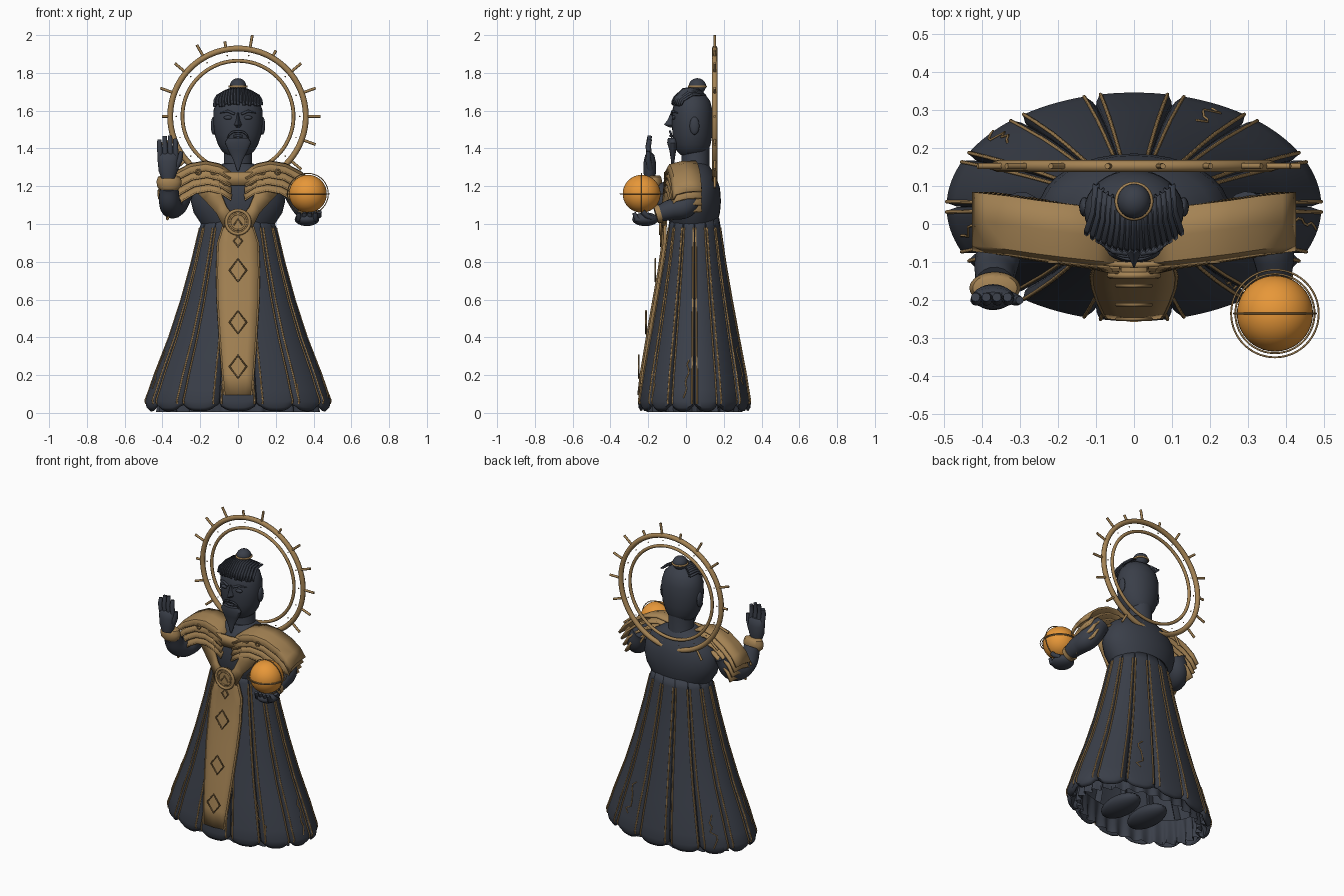
import bpy, bmesh, random
from math import sin, cos, pi, radians, floor
from mathutils import Vector

if "Cube" in bpy.data.objects:
    bpy.data.objects.remove(bpy.data.objects["Cube"])
random.seed(4)
made = []


def material(name, rgb):
    m = bpy.data.materials.new(name)
    m.use_nodes = True
    m.diffuse_color = (*rgb, 1)
    m.node_tree.nodes["Principled BSDF"].inputs["Base Color"].default_value = (*rgb, 1)
    return m


SLATE = material("dark slate", (.042, .049, .066))
GOLD = material("old gold", (.37, .225, .088))
BRONZE = material("bronze", (.26, .16, .064))
AMBER = material("amber", (.80, .31, .04))


def add(name, data, mat):
    ob = bpy.data.objects.new(name, data)
    bpy.context.collection.objects.link(ob)
    data.materials.append(mat)
    made.append(ob)
    return ob


def loft(name, rings, mat, closed=True, caps=True, thick=0):
    """Skin a list of point rows."""
    bm = bmesh.new()
    rows = [[bm.verts.new(p) for p in r] for r in rings]
    n = len(rows[0])
    for a, b in zip(rows, rows[1:]):
        for i in range(n if closed else n - 1):
            j = (i + 1) % n
            bm.faces.new((a[i], a[j], b[j], b[i]))
    if closed and caps:
        bm.faces.new(rows[0])
        bm.faces.new(rows[-1])
    bmesh.ops.recalc_face_normals(bm, faces=bm.faces)
    me = bpy.data.meshes.new(name)
    bm.to_mesh(me)
    bm.free()
    ob = add(name, me, mat)
    if thick:
        mod = ob.modifiers.new("thickness", "SOLIDIFY")
        mod.thickness, mod.offset = thick, 0
    return ob


def lathe(name, profile, mat, x=0, y=0, sides=32):
    """Elliptical turning from (z, half width, half depth) rows."""
    return loft(name, [[(x + a * cos(2 * pi * i / sides), y + b * sin(2 * pi * i / sides), z)
                        for i in range(sides)] for z, a, b in profile], mat)


def ball(name, loc, size, mat, seg=24):
    bm = bmesh.new()
    bmesh.ops.create_uvsphere(bm, u_segments=seg, v_segments=seg // 2, radius=1)
    bmesh.ops.scale(bm, vec=size, verts=bm.verts)
    bmesh.ops.translate(bm, vec=loc, verts=bm.verts)
    me = bpy.data.meshes.new(name)
    bm.to_mesh(me)
    bm.free()
    return add(name, me, mat)


def tube(name, pts, r, mat, taper=None, res=2, cyclic=False, smooth=False):
    cu = bpy.data.curves.new(name, "CURVE")
    cu.dimensions, cu.bevel_depth, cu.bevel_resolution = "3D", r, res
    cu.use_fill_caps = True
    if smooth:
        sp = cu.splines.new("BEZIER")
        sp.bezier_points.add(len(pts) - 1)
        for i, p in enumerate(pts):
            b = sp.bezier_points[i]
            b.co, b.handle_left_type, b.handle_right_type = p, "AUTO", "AUTO"
            b.radius = taper[i] if taper else 1
    else:
        sp = cu.splines.new("POLY")
        sp.points.add(len(pts) - 1)
        for i, p in enumerate(pts):
            sp.points[i].co = (*p, 1)
            sp.points[i].radius = taper[i] if taper else 1
    sp.use_cyclic_u = cyclic
    return add(name, cu, mat)


def hoop(name, c, R, r, mat, flat=False, sides=72):
    ring = [(2 * pi * i / sides) for i in range(sides)]
    pts = [(c[0] + R * cos(t), c[1] + (R * sin(t) if flat else 0), c[2] + (0 if flat else R * sin(t)))
           for t in ring]
    return tube(name, pts, r, mat, cyclic=True)


# pleated robe: fourteen gores with tucks between them and a scalloped hem
GORES = 14
PROFILE = [(1.03, .18, .125), (.98, .197, .133), (.8, .24, .16), (.6, .295, .195), (.4, .36, .233),
           (.2, .438, .272), (.06, .486, .294), (.03, .482, .29), (.012, .465, .28)]


def robe_point(t, z, lift=0):
    for (z0, a0, b0), (z1, a1, b1) in zip(PROFILE, PROFILE[1:]):
        if z >= z1 - 1e-6:
            break
    f = (z0 - z) / (z0 - z1)
    u = t * GORES / (2 * pi)
    edge = abs(u - floor(u) - .5) * 2
    tuck = 1 - (.04 + .06 * (1 - z)) * max(0, edge - .8) / .2
    a, b = (a0 + (a1 - a0) * f) * tuck + lift, (b0 + (b1 - b0) * f) * tuck + lift
    rise = .055 * edge ** 3 * max(0, .08 - z) / .08
    return (a * cos(t), .045 + b * sin(t), z + rise)


levels = [1.03, .98, .9, .8, .7, .6, .5, .4, .3, .2, .12, .06, .03, .012]
count = GORES * 20
loft("pleated_robe", [[robe_point(2 * pi * i / count, z) for i in range(count)] for z in levels],
     SLATE, caps=False, thick=.012)

# ruffled lining and shoes under the hem
loft("hem_ruffle", [[(k * (1 + w * sin(28 * t)) * cos(t) * .45, .045 + k * (1 + w * sin(28 * t)) * sin(t) * .265, z)
                     for t in (2 * pi * i / 224 for i in range(224))]
                    for z, k, w in ((.16, .9, .0), (.06, .92, .03), (.004, .92, .05))], SLATE, caps=False)
for s, side in ((1, "left"), (-1, "right")):
    ball(side + "_shoe", (s * .1, 0, .06), (.085, .15, .05), SLATE)

# gold piping on both sides of each tuck
for k in range(GORES):
    for s in (-1, 1):
        t = 2 * pi * k / GORES + s * .045
        tube("seam_piping", [robe_point(t, z, .006) for z in levels[1:-1]], .005, GOLD, res=1)
for t0, z0 in ((radians(-50), .3), (radians(193), .33), (radians(63), .35), (radians(140), .25), (radians(-9), .28)):
    tube("crack_inlay", [robe_point(t0 + random.uniform(-.06, .06), z0 - .025 * i, .008) for i in range(9)],
         .0035, GOLD, res=1)

# torso and neck
lathe("torso", [(.96, .17, .11), (1.0, .195, .125), (1.06, .235, .14), (1.12, .25, .145), (1.19, .24, .14),
                (1.25, .20, .12), (1.29, .14, .095), (1.32, .08, .075)], SLATE, y=.04)
lathe("neck", [(1.27, .09, .08), (1.32, .075, .074), (1.42, .075, .074)], SLATE, y=.05)

# front panel with edging and diamonds
panel = [(1.03, .05, -.118), (.98, .085, -.12), (.9, .11, -.122), (.75, .115, -.143), (.6, .112, -.17),
         (.4, .1, -.205), (.2, .085, -.238), (.095, .075, -.25)]
loft("front_panel", [[(s * w, y + .01 * abs(s), z) for s in (-1, -.5, 0, .5, 1)] for z, w, y in panel],
     GOLD, closed=False, thick=.016)
for s in (-1, 1):
    tube("panel_edging", [(s * (w - .004), y + .006, z) for z, w, y in panel], .006, GOLD)
for z, y, k in ((.91, -.133, .5), (.755, -.162, 1), (.48, -.212, 1), (.245, -.25, 1)):
    tube("panel_diamond", [(0, y, z + .06 * k), (.045 * k, y, z), (0, y, z - .06 * k), (-.045 * k, y, z)],
         .005, BRONZE, cyclic=True, res=1)

# medallion
for R, r in ((.062, .009), (.042, .005)):
    hoop("medallion_ring", (0, -.135, 1.01), R, r, GOLD, sides=40)
tube("medallion_disc", [(0, -.11, 1.01), (0, -.136, 1.01)], .06, GOLD, res=8)
tube("medallion_chevron", [(-.024, -.138, .992), (0, -.138, 1.027), (.024, -.138, .992)], .004, BRONZE)

# chest band
loft("chest_band", [[(x, -.108 + x * x, z) for x in (-.13, -.06, 0, .06, .13)] for z in (1.205, 1.275)],
     GOLD, closed=False, thick=.015)

for s, side in ((1, "left"), (-1, "right")):
    # crossing strap from shoulder to medallion
    loft(side + "_strap", [[(s * a, ya, za), (s * b, yb, zb)] for a, ya, za, b, yb, zb in
                           ((.10, -.1, 1.24, .24, -.06, 1.19), (.085, -.115, 1.15, .18, -.09, 1.13),
                            (.06, -.122, 1.09, .115, -.11, 1.06), (.02, -.125, 1.04, .075, -.12, .98))],
         GOLD, closed=False, thick=.016)
    # layered shoulder mantle
    for k in range(4):
        arch = [(.04, 1.275, -.035), (.10, 1.31, -.03), (.17, 1.325, -.022), (.25, 1.312, -.012),
                (.33, 1.27, 0), (.385, 1.225, .006), (.42, 1.17, .01)]
        rows = []
        for x, z, y in arch:
            x, z = x * (1 - .035 * k), z - .036 * k
            rows.append([(s * x, y - .077 - .003 * k, z - .04), (s * x, y - .063, z - .014),
                         (s * x, y, z + .001), (s * x, y + .074, z + .004)])
        loft(side + "_mantle_layer", rows, GOLD, closed=False, thick=.014)
        tube(side + "_mantle_trim", [r[0] for r in rows], .005, GOLD)
    for x, z in ((.13, 1.275), (.21, 1.275)):
        hoop(side + "_mantle_clasp", (s * x, -.1, z), .013, .004, GOLD, sides=16)

# raised right arm
tube("right_sleeve", [(-.29, .02, 1.2), (-.335, -.01, 1.1), (-.36, -.1, 1.11), (-.365, -.155, 1.2)], .058, SLATE,
     taper=[1.15, 1.1, 1, .85], res=6, smooth=True)
lathe("right_cuff", [(1.18, .045, .03), (1.195, .062, .04), (1.225, .067, .042), (1.25, .058, .036), (1.257, .04, .028)],
      GOLD, x=-.365, y=-.168)
lathe("right_palm", [(1.24, .035, .028), (1.28, .05, .034), (1.33, .055, .032), (1.365, .055, .024), (1.375, .04, .013)],
      SLATE, x=-.37, y=-.192)
for i, top in enumerate((1.445, 1.465, 1.468, 1.45)):
    x = -.412 + .028 * i
    tube("right_finger", [(x, -.192, 1.35), (x - .003, -.2, 1.41), (x - .004, -.192, top)], .0145, SLATE,
         taper=[1, 1, .8], res=3)
tube("right_thumb", [(-.335, -.19, 1.29), (-.308, -.2, 1.34), (-.3, -.2, 1.385)], .015, SLATE, taper=[1.2, 1, .7], res=3)

# left arm holding the orb
tube("left_sleeve", [(.29, .02, 1.2), (.345, .0, 1.1), (.365, -.08, 1.075), (.37, -.16, 1.05)], .058, SLATE,
     taper=[1.15, 1.1, .95, .7], res=6, smooth=True)
tube("left_cuff", [(.368, -.135, 1.055), (.37, -.16, 1.048)], .05, GOLD, taper=[1, .9], res=6)
ball("left_palm", (.365, -.215, 1.025), (.065, .07, .036), SLATE)
for i in range(4):
    x = .322 + .029 * i
    tube("left_finger", [(x, -.23, 1.02), (x, -.262, 1.025), (x, -.275, 1.06)], .015, SLATE, taper=[1, 1, .7], res=3)
tube("left_thumb", [(.41, -.18, 1.03), (.43, -.21, 1.045), (.43, -.23, 1.065)], .014, SLATE, res=3)
ORB = (.37, -.235, 1.16)
ball("orb", ORB, (.1, .1, .1), AMBER, 40)
hoop("orb_ring_level", ORB, .115, .0025, GOLD, flat=True)
hoop("orb_ring_level_inner", ORB, .104, .0025, GOLD, flat=True)
hoop("orb_ring_upright", ORB, .108, .0025, GOLD)

# head and face
lathe("head", [(1.365, .06, .062), (1.385, .085, .082), (1.42, .106, .096), (1.47, .123, .105), (1.53, .131, .109),
               (1.6, .13, .107), (1.65, .115, .094), (1.69, .08, .066), (1.715, .03, .025)], SLATE, y=.034)
loft("nose", [[(-w, -.06, z), (0, y, z), (w, -.06, z)] for z, w, y in
              ((1.59, .01, -.08), (1.55, .016, -.098), (1.525, .026, -.117), (1.512, .018, -.088))], SLATE)
lathe("beard", [(1.28, .004, .004), (1.34, .026, .01), (1.39, .052, .018), (1.43, .07, .03), (1.455, .055, .026)],
      SLATE, y=-.07)
tube("lips", [(-.022, -.074, 1.465), (0, -.082, 1.467), (.022, -.074, 1.465)], .007, SLATE)
for s, side in ((1, "left"), (-1, "right")):
    ball(side + "_ear", (s * .13, .045, 1.52), (.014, .026, .048), SLATE, 16)
    ball(side + "_eye", (s * .052, -.064, 1.563), (.024, .011, .011), SLATE, 16)
    tube(side + "_brow", [(s * .018, -.077, 1.582), (s * .055, -.071, 1.598), (s * .095, -.045, 1.588)], .007, SLATE,
         taper=[1, 1, .4])
    tube(side + "_moustache", [(0, -.085, 1.49), (s * .03, -.082, 1.485), (s * .05, -.076, 1.465), (s * .058, -.072, 1.43)],
         .006, SLATE, taper=[1, 1, .7, .3], smooth=True)

# straight hair locks combed forward over the brow, topknot
for i in range(17):
    x = -.124 + .0155 * i
    q = x * x
    tip = 1.632 + random.uniform(-.008, .01)
    loft("hair_lock", [[(x * k - w, y + 3 * q, z - g * q), (x * k, y + 3 * q - .005, z - g * q + .004),
                        (x * k + w, y + 3 * q, z - g * q)]
                       for k, y, z, w, g in ((.8, .06, 1.72, .007, 2.5), (.84, -.01, 1.712, .008, 2),
                                             (.96, -.058, 1.668, .009, 1), (1, -.07, tip, .005, .6))],
         SLATE, closed=False, thick=.008)
ball("topknot", (0, .06, 1.73), (.044, .046, .042), SLATE)
hoop("topknot_band", (0, .06, 1.728), .045, .006, GOLD, flat=True, sides=32)

# sunburst halo behind the head
HALO = Vector((0, .152, 1.57))
hoop("halo_outer_ring", HALO, .359, .0155, GOLD, sides=96)
hoop("halo_inner_ring", HALO, .294, .01, GOLD, sides=96)
for k in range(18):
    t = radians(20 * k)
    d = Vector((cos(t), 0, sin(t)))
    tip = .403 if k in (3, 5, 9) else .437
    tube("halo_ray", [HALO + d * .36, HALO + d * tip], .0075, GOLD)
    ball("halo_bead", HALO + d * .327, (.004, .004, .004), GOLD, 8)

# smooth shading with crisp edges
bpy.ops.object.select_all(action="DESELECT")
for ob in made:
    if ob.type == "MESH":
        ob.select_set(True)
        bpy.context.view_layer.objects.active = ob
bpy.ops.object.shade_smooth_by_angle(angle=radians(40))
